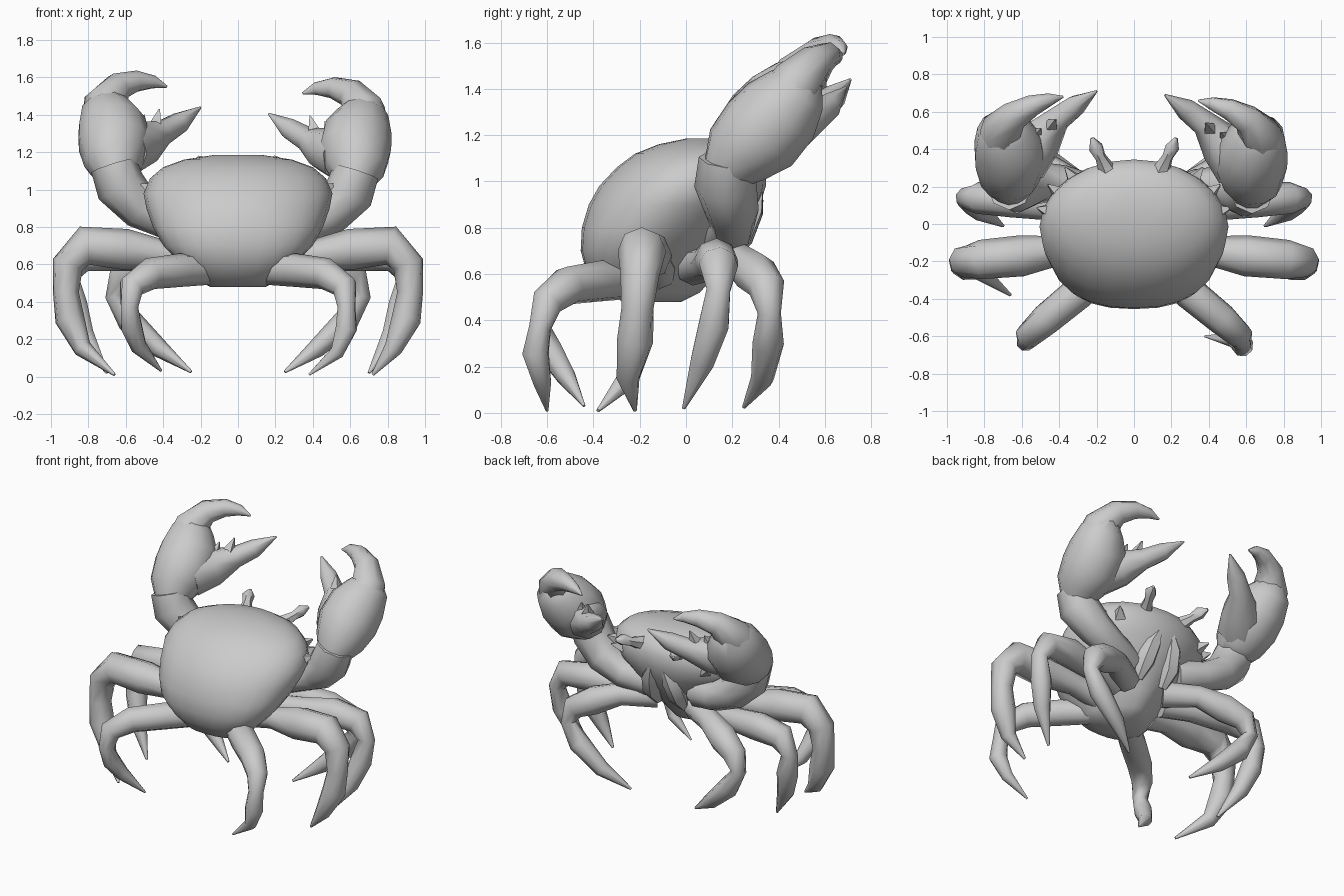
import bpy, bmesh, math
from mathutils import Vector


def finish(name, bm, angle=55):
    bmesh.ops.recalc_face_normals(bm, faces=bm.faces)
    me = bpy.data.meshes.new(name)
    bm.to_mesh(me)
    bm.free()
    ob = bpy.data.objects.new(name, me)
    bpy.context.collection.objects.link(ob)
    bpy.ops.object.select_all(action='DESELECT')
    ob.select_set(True)
    bpy.context.view_layer.objects.active = ob
    bpy.ops.object.shade_smooth_by_angle(angle=math.radians(angle))
    return ob


def loft(name, rings):
    """Skin a list of equal-length point rings and cap both ends."""
    bm = bmesh.new()
    vs = [[bm.verts.new(p) for p in ring] for ring in rings]
    n = len(vs[0])
    for a, b in zip(vs, vs[1:]):
        for i in range(n):
            j = (i + 1) % n
            bm.faces.new((a[i], a[j], b[j], b[i]))
    bm.faces.new(vs[0])
    bm.faces.new(vs[-1])
    return finish(name, bm)


def tube(name, path, sides=8):
    """Tapered limb along (x, y, z, radius) points."""
    pts = [Vector(p[:3]) for p in path]
    rings, ref = [], None
    for k, p in enumerate(pts):
        d = (pts[min(k + 1, len(pts) - 1)] - pts[max(k - 1, 0)]).normalized()
        if ref is None:
            ref = d.orthogonal()
        u = (ref - d * ref.dot(d)).normalized()
        ref = u
        v = d.cross(u)
        r = path[k][3]
        rings.append([p + r * (u * math.cos(t) + v * math.sin(t))
                      for t in (2 * math.pi * i / sides for i in range(sides))])
    return loft(name, rings)


def side(path, s, shift=(0, 0, 0)):
    return [(s * (x + shift[0]), y + shift[1], z + shift[2], r) for x, y, z, r in path]


# Body: horizontal slices (z, y back, y front, half width), fuller at the back
slices = [(0.48, -0.27, -0.02, 0.15), (0.52, -0.36, 0.06, 0.22),
          (0.61, -0.43, 0.14, 0.31), (0.70, -0.455, 0.20, 0.40),
          (0.80, -0.45, 0.27, 0.455), (0.90, -0.42, 0.32, 0.49),
          (0.98, -0.375, 0.345, 0.505), (1.06, -0.30, 0.345, 0.47),
          (1.12, -0.22, 0.32, 0.40), (1.16, -0.12, 0.26, 0.29),
          (1.185, 0.0, 0.15, 0.13)]
body = []
for z, y0, y1, w in slices:
    ring = []
    low = max(0, min(1, (0.95 - z) / 0.3))
    for i in range(24):
        t = 2 * math.pi * i / 24
        c, n = math.cos(t), math.sin(t)
        e = 1 - 0.2 * low if n < 0 else 1 + 0.25 * low
        x = w * math.copysign(abs(c) ** e, c)
        mid = y0 + (y1 - y0) * (0.5 - 0.12 * low)
        y = mid + (mid - y0 if n < 0 else y1 - mid) * math.copysign(abs(n) ** e, n)
        ring.append((x, y, z))
    body.append(ring)
loft("body_shell", body)

# Leg paths for the +x side
front_leg = [(0.15, 0.10, 0.66, 0.09), (0.34, 0.23, 0.66, 0.075), (0.50, 0.30, 0.60, 0.095),
             (0.62, 0.35, 0.54, 0.08), (0.66, 0.36, 0.43, 0.05), (0.58, 0.355, 0.30, 0.068),
             (0.42, 0.33, 0.15, 0.05), (0.25, 0.25, 0.025, 0.008)]
second_leg = [(0.20, 0.03, 0.63, 0.08), (0.40, 0.09, 0.64, 0.075), (0.65, 0.13, 0.66, 0.095),
              (0.84, 0.14, 0.64, 0.085), (0.90, 0.14, 0.53, 0.055), (0.87, 0.12, 0.38, 0.07),
              (0.82, 0.07, 0.22, 0.055), (0.70, -0.01, 0.02, 0.008)]
third_leg = [(0.20, -0.12, 0.61, 0.08), (0.38, -0.14, 0.65, 0.075), (0.60, -0.17, 0.68, 0.11),
             (0.82, -0.19, 0.70, 0.105), (0.91, -0.20, 0.60, 0.085), (0.92, -0.21, 0.45, 0.07),
             (0.90, -0.22, 0.31, 0.08), (0.83, -0.25, 0.15, 0.05)]
rear_leg = [(0.16, -0.25, 0.57, 0.08), (0.30, -0.37, 0.57, 0.09), (0.47, -0.51, 0.55, 0.085),
            (0.57, -0.60, 0.48, 0.07), (0.58, -0.63, 0.37, 0.05)]
rear_tip = {1: [(0.58, -0.65, 0.26, 0.06), (0.53, -0.62, 0.13, 0.04), (0.38, -0.60, 0.01, 0.006)],
            -1: [(0.57, -0.59, 0.27, 0.06), (0.53, -0.52, 0.16, 0.045), (0.41, -0.44, 0.03, 0.006)]}

# Claw paths for the +x side
arm = [(0.22, 0.15, 0.80, 0.11), (0.38, 0.22, 0.83, 0.095), (0.52, 0.22, 0.90, 0.115),
       (0.63, 0.19, 1.02, 0.135), (0.665, 0.20, 1.13, 0.125)]
palm = [(0.65, 0.18, 1.07, 0.10), (0.665, 0.24, 1.15, 0.16), (0.66, 0.34, 1.24, 0.195),
        (0.675, 0.43, 1.34, 0.185), (0.70, 0.50, 1.43, 0.14), (0.69, 0.55, 1.50, 0.07)]
upper_finger = [(0.72, 0.40, 1.33, 0.12), (0.71, 0.50, 1.46, 0.115), (0.64, 0.58, 1.55, 0.08),
                (0.54, 0.635, 1.58, 0.058), (0.45, 0.665, 1.575, 0.035), (0.38, 0.68, 1.55, 0.006)]
lower_finger = [(0.60, 0.34, 1.22, 0.15), (0.50, 0.45, 1.25, 0.12), (0.41, 0.56, 1.30, 0.07),
                (0.31, 0.635, 1.36, 0.058), (0.20, 0.71, 1.44, 0.006)]

for s, tag in ((-1, "left"), (1, "right")):
    # Walking legs, feet placed a little differently on each side
    tube(tag + "_front_leg", side(front_leg, s))
    tube(tag + "_second_leg", side(second_leg, s))
    foot = (0.66, -0.38, 0.01, 0.008) if s < 0 else (0.72, -0.22, 0.01, 0.008)
    tube(tag + "_third_leg", side(third_leg + [foot], s))
    tube(tag + "_rear_leg", side(rear_leg + rear_tip[s], s))

    # Raised claws, the right one slightly lower
    shift = (0, 0, 0) if s < 0 else (-0.035, -0.02, -0.035)
    tube(tag + "_claw_arm", side(arm, s, shift))
    tube(tag + "_claw_palm", side(palm, s, shift), 12)
    tube(tag + "_claw_upper_finger", side(upper_finger, s, shift))
    tube(tag + "_claw_lower_finger", side(lower_finger, s, shift))

    # Teeth inside the pincer
    for i, (x, y, z) in enumerate([(0.44, 0.53, 1.35), (0.52, 0.48, 1.32)]):
        tube(f"{tag}_claw_tooth_{i}", side([(x, y, z, 0.04), (x - 0.02, y + 0.03, z + 0.08, 0.004)],
                                          s, shift), 4)

    # Eye stalks
    tube(tag + "_eye", side([(0.14, 0.28, 1.09, 0.05), (0.18, 0.36, 1.12, 0.03),
                             (0.205, 0.41, 1.145, 0.04), (0.225, 0.46, 1.155, 0.01)], s), 6)

    # Spines along the front edge of the shell
    for i, a in enumerate((12, 30, 46)):
        c, n = math.cos(math.radians(a)), math.sin(math.radians(a))
        tube(f"{tag}_shell_spine_{i}", side([(0.46 * c, 0.33 * n, 1.0, 0.05),
                                            (0.53 * c, 0.42 * n, 1.03, 0.005)], s), 4)

    # Mouth plates under the brow
    tube(tag + "_mouth_plate", side([(0.10, 0.16, 0.66, 0.03), (0.10, 0.23, 0.76, 0.065),
                                     (0.08, 0.28, 0.88, 0.06), (0.05, 0.32, 0.97, 0.015)], s), 6)
